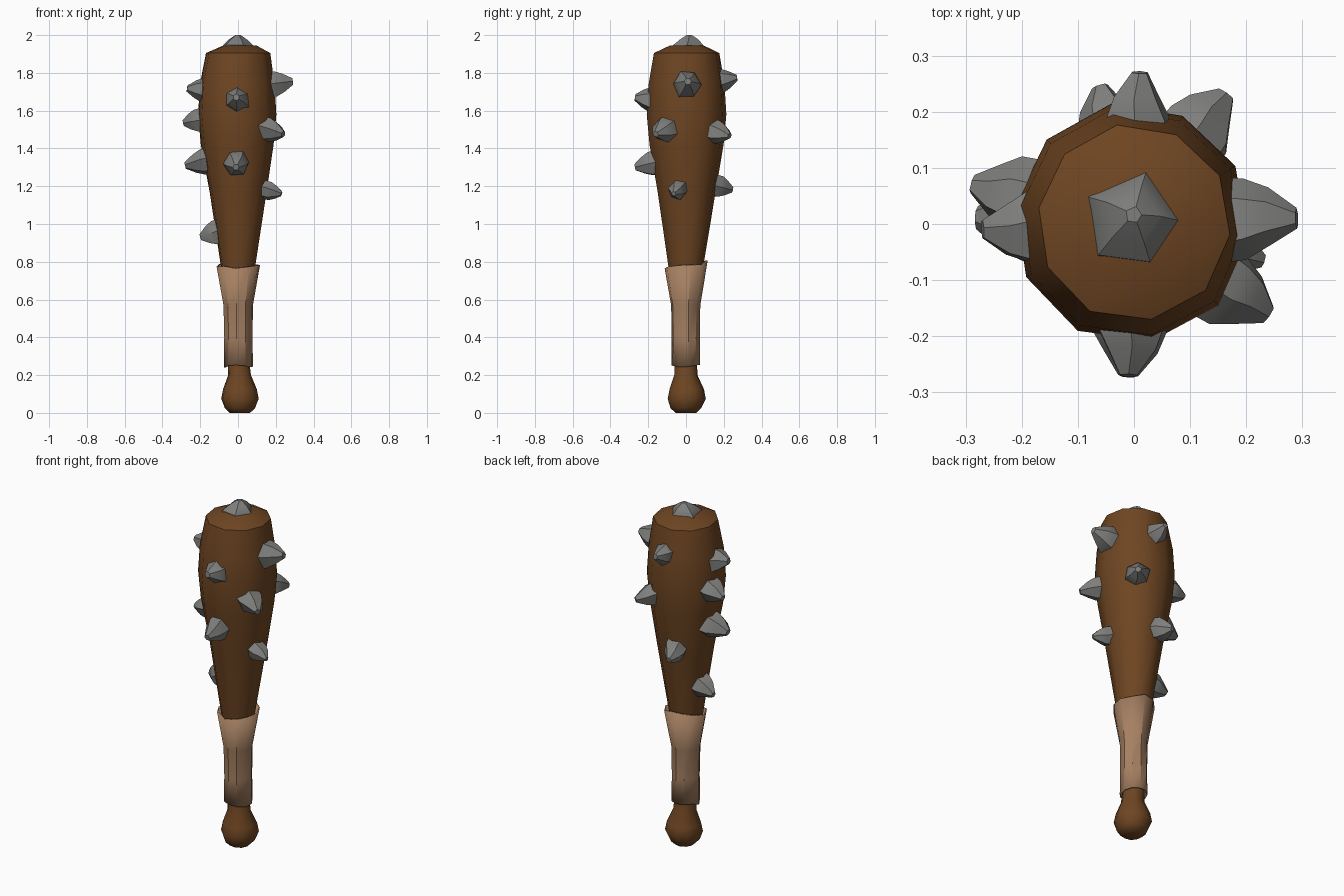
import bpy, bmesh, math, random
from mathutils import Vector, Matrix

random.seed(4)
cube = bpy.data.objects.get("Cube")
if cube:
    bpy.data.objects.remove(cube, do_unlink=True)


def material(name, rgb):
    m = bpy.data.materials.new(name)
    m.use_nodes = True
    m.diffuse_color = (*rgb, 1)
    m.node_tree.nodes["Principled BSDF"].inputs["Base Color"].default_value = (*rgb, 1)
    return m


wood = material("brown wood", (0.156, 0.060, 0.016))
hide = material("tan leather", (0.376, 0.216, 0.122))
stone = material("grey stone", (0.21, 0.21, 0.205))


def lathe(name, profile, sides, mat, turn=0.0, jitter=0.0, caps=True, matrix=None, smooth=35):
    """Stack rings of (radius, height, x shift, y shift) into a rough turned solid."""
    bm = bmesh.new()
    wobble = [1 + random.uniform(-jitter, jitter) for _ in range(sides)]
    rings = []
    for r, z, dx, dy in profile:
        ring = []
        for i in range(sides):
            a = turn + math.tau * i / sides
            rr = r * wobble[i]
            ring.append(bm.verts.new((dx + rr * math.cos(a), dy + rr * math.sin(a), z)))
        rings.append(ring)
    for low, high in zip(rings, rings[1:]):
        for i in range(sides):
            j = (i + 1) % sides
            bm.faces.new((low[i], low[j], high[j], high[i]))
    if caps:
        bm.faces.new(rings[0][::-1])
        bm.faces.new(rings[-1])
    if matrix:
        bm.transform(matrix)
    mesh = bpy.data.meshes.new(name)
    bm.to_mesh(mesh)
    bm.free()
    mesh.materials.append(mat)
    ob = bpy.data.objects.new(name, mesh)
    bpy.context.collection.objects.link(ob)
    bpy.ops.object.select_all(action="DESELECT")
    ob.select_set(True)
    bpy.context.view_layer.objects.active = ob
    bpy.ops.object.shade_smooth_by_angle(angle=math.radians(smooth))
    return ob


# Wooden club with a knob at the bottom
lathe("club_body", [
    (0.055, 0.0, 0.01, 0), (0.082, 0.025, 0.01, 0), (0.102, 0.075, 0.01, 0.005),
    (0.092, 0.125, 0.01, 0.005), (0.062, 0.2, 0.008, 0), (0.058, 0.3, 0, 0),
    (0.062, 0.55, 0, 0), (0.094, 0.78, 0, 0), (0.155, 1.17, 0, 0.005),
    (0.198, 1.42, -0.005, 0.005), (0.213, 1.58, -0.005, 0.005),
    (0.203, 1.74, -0.005, 0.005), (0.175, 1.905, 0, 0.005), (0.09, 1.945, 0.01, 0.005),
], 10, wood, math.radians(28), 0.025, smooth=50)

# Leather grip, an open sleeve with ragged rims
grip = lathe("leather_grip", [
    (0.077, 0.25, 0.003, 0), (0.075, 0.4, 0.003, 0), (0.078, 0.57, 0.002, 0),
    (0.115, 0.78, 0.003, 0.003),
], 10, hide, math.radians(10), 0.03, caps=False)
for v in grip.data.vertices:
    if v.co.z > 0.7:
        v.co.z += 0.15 * v.co.y + random.uniform(-0.01, 0.01)
    elif v.co.z < 0.3:
        v.co.z += random.uniform(-0.012, 0.01)
shell = grip.modifiers.new("thickness", "SOLIDIFY")
shell.thickness = 0.008

# Blunt stone spikes: tip x, y, z and size
spikes = [
    (-0.01, -0.27, 1.67, 1.0), (-0.01, -0.27, 1.30, 1.0),
    (0.29, 0.01, 1.755, 1.1), (0.24, -0.16, 1.475, 1.0),
    (0.23, -0.065, 1.16, 0.75), (-0.27, -0.01, 1.715, 0.95),
    (-0.288, 0.07, 1.535, 0.9), (-0.28, 0.01, 1.31, 1.1),
    (-0.198, 0.03, 0.93, 0.95), (0.01, 0.27, 1.775, 0.95),
    (-0.06, 0.245, 1.18, 0.85), (0.165, 0.23, 1.465, 0.95),
]
for n, (x, y, z, s) in enumerate(spikes, 1):
    out = Vector((x, y, -0.06)).normalized()
    if z > 1.6:
        out = Vector((x, y, 0.04)).normalized()
    place = Matrix.Translation((x, y, z)) @ out.to_track_quat("Z", "Y").to_matrix().to_4x4()
    lathe(f"spike_{n}", [
        (0.074 * s, -0.14, 0, 0), (0.07 * s, -0.085 * s, 0, 0),
        (0.05 * s, -0.045 * s, 0.004, 0), (0.018 * s, 0, 0, 0),
    ], 6, stone, random.uniform(0, 1), 0.13, matrix=place)

# Low spike on the crown
lathe("crown_spike", [
    (0.09, 1.925, 0.0, 0.0), (0.084, 1.948, 0.0, 0.0),
    (0.05, 1.978, 0.0, 0.01), (0.015, 2.0, 0.0, 0.015),
], 5, stone, math.radians(5), 0.14)
